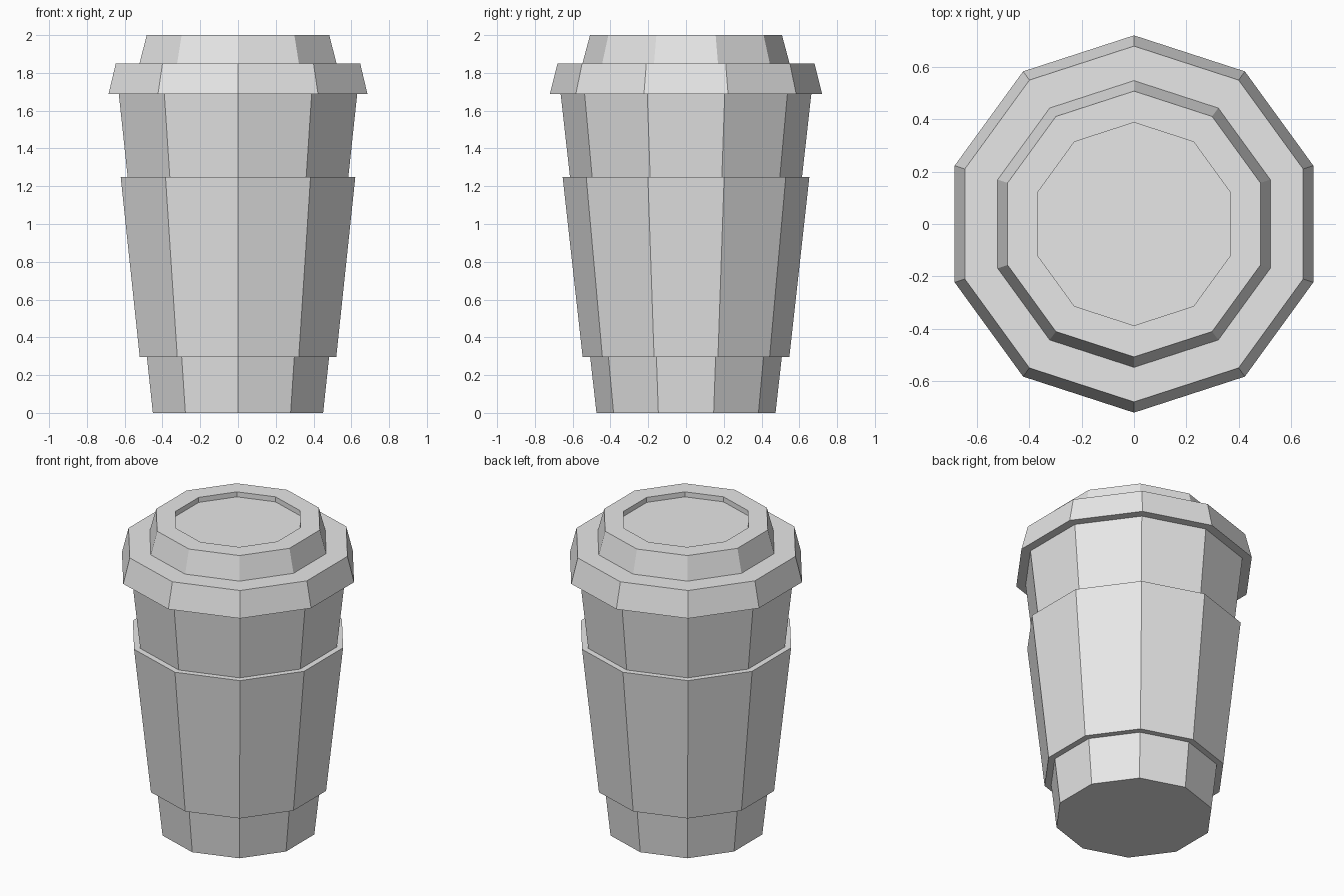
import bpy
import bmesh
from math import sin, cos, pi

SIDES = 10

default_cube = bpy.data.objects.get("Cube")
if default_cube:
    bpy.data.objects.remove(default_cube, do_unlink=True)

grey = bpy.data.materials.new("light grey")
grey.use_nodes = True
colour = (0.8, 0.8, 0.8, 1)
grey.diffuse_color = colour
grey.node_tree.nodes["Principled BSDF"].inputs["Base Color"].default_value = colour


def lathe(name, profile, closed=False):
    """Revolve (radius, height) points into flat sides, with a corner facing front."""
    bm = bmesh.new()
    rings = []
    for radius, z in profile:
        angles = [2 * pi * i / SIDES - pi / 2 for i in range(SIDES)]
        rings.append([bm.verts.new((radius * cos(a), radius * sin(a), z)) for a in angles])
    pairs = list(zip(rings, rings[1:]))
    if closed:
        pairs.append((rings[-1], rings[0]))
    else:
        bm.faces.new(rings[0])
        bm.faces.new(rings[-1])
    for low, high in pairs:
        for i in range(SIDES):
            j = (i + 1) % SIDES
            bm.faces.new((low[i], low[j], high[j], high[i]))
    bmesh.ops.recalc_face_normals(bm, faces=bm.faces)
    mesh = bpy.data.meshes.new(name)
    bm.to_mesh(mesh)
    bm.free()
    mesh.materials.append(grey)
    obj = bpy.data.objects.new(name, mesh)
    bpy.context.collection.objects.link(obj)
    return obj


# Tapered cup
lathe("cup", [(0.474, 0), (0.666, 1.71)])

# Band wrapped around the cup, closed on its inner side
lathe("sleeve", [(0.50, 0.295), (0.547, 0.295), (0.653, 1.248), (0.608, 1.248)], closed=True)

# Stepped lid with a shallow recess in the top
lathe("lid", [(0.721, 1.687), (0.68, 1.851), (0.548, 1.851),
              (0.508, 2), (0.388, 2), (0.388, 1.967)])
